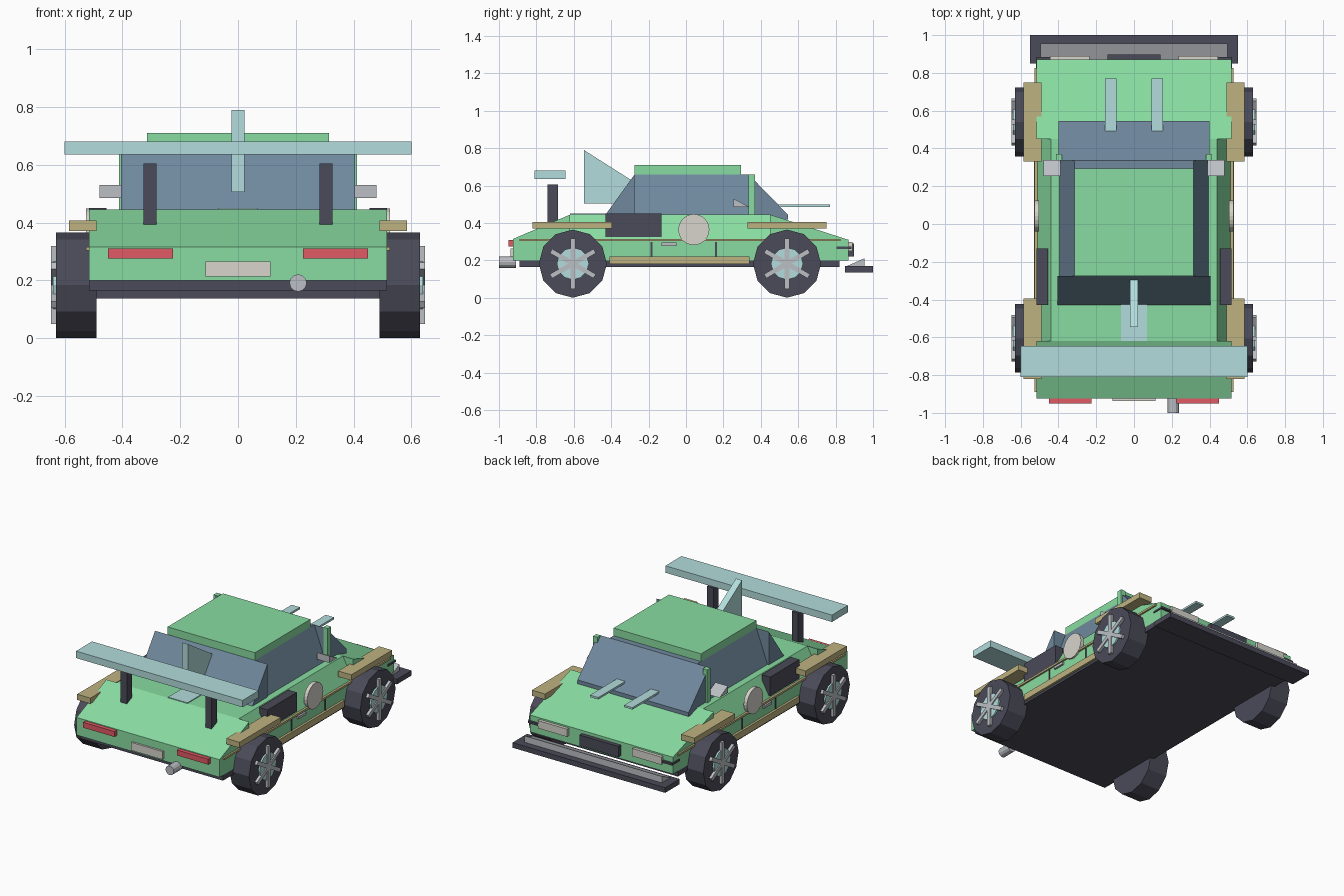
import bpy, bmesh, math
from mathutils import Matrix

if "Cube" in bpy.data.objects:
    bpy.data.objects.remove(bpy.data.objects["Cube"])

COLORS = {
    "green": (0.25, 0.72, 0.36), "glass": (0.16, 0.25, 0.34), "dark": (0.07, 0.07, 0.10),
    "tan": (0.52, 0.45, 0.22), "pale": (0.45, 0.72, 0.72), "grey": (0.5, 0.52, 0.55),
    "red": (0.75, 0.10, 0.13), "cream": (0.68, 0.66, 0.60),
}
MATS = {}
for key, c in COLORS.items():
    MATS[key] = bpy.data.materials.new(key)
    MATS[key].diffuse_color = (*c, 1)


def finish(name, bm, mat):
    bmesh.ops.recalc_face_normals(bm, faces=bm.faces)
    me = bpy.data.meshes.new(name)
    bm.to_mesh(me)
    bm.free()
    me.materials.append(MATS[mat])
    ob = bpy.data.objects.new(name, me)
    bpy.context.collection.objects.link(ob)
    return ob


def extrude(name, pts, axis, a, b, mat):
    """Extrude a profile: axis 'x' takes (y, z) points, axis 'y' takes (x, z) points."""
    bm = bmesh.new()
    place = (lambda p, t: (t, p[0], p[1])) if axis == "x" else (lambda p, t: (p[0], t, p[1]))
    face = bm.faces.new([bm.verts.new(place(p, a)) for p in pts])
    ext = bmesh.ops.extrude_face_region(bm, geom=[face])
    move = (b - a, 0, 0) if axis == "x" else (0, b - a, 0)
    bmesh.ops.translate(bm, vec=move, verts=[v for v in ext["geom"] if isinstance(v, bmesh.types.BMVert)])
    return finish(name, bm, mat)


def box(name, x, y, z, mat):
    return extrude(name, [(y[0], z[0]), (y[1], z[0]), (y[1], z[1]), (y[0], z[1])], "x", x[0], x[1], mat)


def pair(name, x, y, z, mat):
    for s, side in ((1, "right"), (-1, "left")):
        box(f"{name}_{side}", sorted((s * x[0], s * x[1])), y, z, mat)


def disc(name, center, r, depth, axis, n, mat):
    bm = bmesh.new()
    rot = Matrix.Rotation(math.pi / 2, 4, "Y" if axis == "x" else "X")
    bmesh.ops.create_cone(bm, cap_ends=True, segments=n, radius1=r, radius2=r, depth=depth,
                          matrix=Matrix.Translation(center) @ rot)
    return finish(name, bm, mat)


# Body: lower tub, hood and tail wedges, tapered shoulders, floor
W = 0.515
box("lower_body", (-W, W), (-0.925, 0.87), (0.2, 0.31), "green").data
extrude("hood", [(0.45, 0.3), (0.87, 0.3), (0.87, 0.31), (0.45, 0.445)], "x", -W, W, "green")
extrude("rear_deck", [(-0.62, 0.3), (-0.925, 0.3), (-0.925, 0.315), (-0.62, 0.445)], "x", -W, W, "green")
extrude("shoulders", [(-W, 0.31), (W, 0.31), (0.44, 0.445), (-0.44, 0.445)], "y", -0.62, 0.45, "green")
box("floor", (-W, W), (-0.89, 0.82), (0.165, 0.2), "dark")

# Cabin: leaning side glass, full-width windscreen and rear window wedges, roof
extrude("side_glass", [(-0.395, 0.445), (0.395, 0.445), (0.315, 0.66), (-0.315, 0.66)],
        "y", -0.275, 0.335, "glass")
extrude("windscreen", [(0.335, 0.42), (0.545, 0.42), (0.545, 0.445), (0.335, 0.66)], "x", -0.4, 0.4, "glass")
extrude("rear_window", [(-0.275, 0.445), (-0.43, 0.445), (-0.275, 0.66)], "x", -0.405, 0.405, "glass")
box("roof", (-0.315, 0.315), (-0.275, 0.295), (0.66, 0.71), "green")
pair("windscreen_pillar", (0.38, 0.412), (0.335, 0.37), (0.44, 0.66), "green")

# Rear wing, struts, spine fin and deck vent
box("rear_wing", (-0.6, 0.6), (-0.81, -0.645), (0.635, 0.68), "pale")
pair("wing_strut", (0.283, 0.328), (-0.74, -0.685), (0.39, 0.605), "dark")
extrude("spine_fin", [(-0.545, 0.505), (-0.285, 0.505), (-0.285, 0.625), (-0.545, 0.79)],
        "x", -0.022, 0.022, "pale")
box("deck_vent", (-0.07, 0.07), (-0.62, -0.42), (0.44, 0.45), "pale")
pair("hood_blade", (0.093, 0.153), (0.45, 0.77), (0.485, 0.498), "pale")

# Side details
pair("side_intake", (0.455, 0.515), (-0.43, -0.13), (0.325, 0.45), "dark")
pair("side_sill", (0.49, 0.53), (-0.41, 0.34), (0.18, 0.222), "tan")
pair("side_stripe", (0.51, 0.526), (-0.89, 0.825), (0.303, 0.316), "tan")
pair("rear_fender", (0.49, 0.585), (-0.82, -0.395), (0.37, 0.407), "tan")
pair("front_fender", (0.49, 0.585), (0.33, 0.75), (0.37, 0.407), "tan")
pair("door_handle", (0.51, 0.528), (-0.13, -0.05), (0.278, 0.295), "grey")
pair("door_gap_rear", (0.51, 0.519), (-0.19, -0.18), (0.22, 0.3), "dark")
pair("door_gap_front", (0.51, 0.519), (0.155, 0.165), (0.22, 0.3), "dark")
for s, side in ((1, "right"), (-1, "left")):
    disc(f"door_roundel_{side}", (s * 0.515, 0.042, 0.365), 0.083, 0.024, "x", 24, "cream")
    extrude(f"mirror_{side}", [(0.255, 0.485), (0.34, 0.485), (0.255, 0.53)],
            "x", s * 0.39, s * 0.48, "grey")

# Nose: splitter, lip, lamps, grille
box("splitter", (-0.55, 0.55), (0.85, 1.0), (0.137, 0.17), "dark")
extrude("splitter_lip", [(0.86, 0.17), (0.955, 0.17), (0.955, 0.212)], "x", -0.495, 0.495, "grey")
pair("headlight", (0.235, 0.445), (0.86, 0.89), (0.25, 0.3), "cream")
pair("corner_marker", (0.44, 0.52), (0.805, 0.885), (0.262, 0.275), "dark")
box("grille", (-0.14, 0.14), (0.86, 0.897), (0.22, 0.29), "dark")

# Tail: lamps, plate, exhaust
pair("taillight", (0.225, 0.45), (-0.95, -0.92), (0.275, 0.31), "red")
box("rear_plate", (-0.113, 0.113), (-0.938, -0.92), (0.213, 0.265), "cream")
disc("exhaust", (0.208, -0.955, 0.191), 0.03, 0.09, "y", 12, "grey")

# Wheels: twelve-sided tyres, hub discs and three crossing spoke bars
for end, y in (("rear", -0.605), ("front", 0.54)):
    for s, side in ((1, "right"), (-1, "left")):
        tag = f"{end}_{side}"
        c = (s * 0.56, y, 0.183)
        disc(f"tyre_{tag}", c, 0.182, 0.14, "x", 12, "dark")
        disc(f"hub_{tag}", (s * 0.63, y, 0.183), 0.086, 0.022, "x", 12, "pale")
        bm = bmesh.new()
        for k in range(3):
            m = (Matrix.Translation((s * 0.637, y, 0.183)) @ Matrix.Rotation(k * math.pi / 3, 4, "X")
                 @ Matrix.Diagonal((0.022, 0.026, 0.27, 1)))
            bmesh.ops.create_cube(bm, size=1, matrix=m)
        finish(f"spokes_{tag}", bm, "grey")

for m in bpy.data.materials:
    if m.users and not m.is_grease_pencil:
        m.use_nodes = True
        m.node_tree.nodes["Principled BSDF"].inputs["Base Color"].default_value = m.diffuse_color
